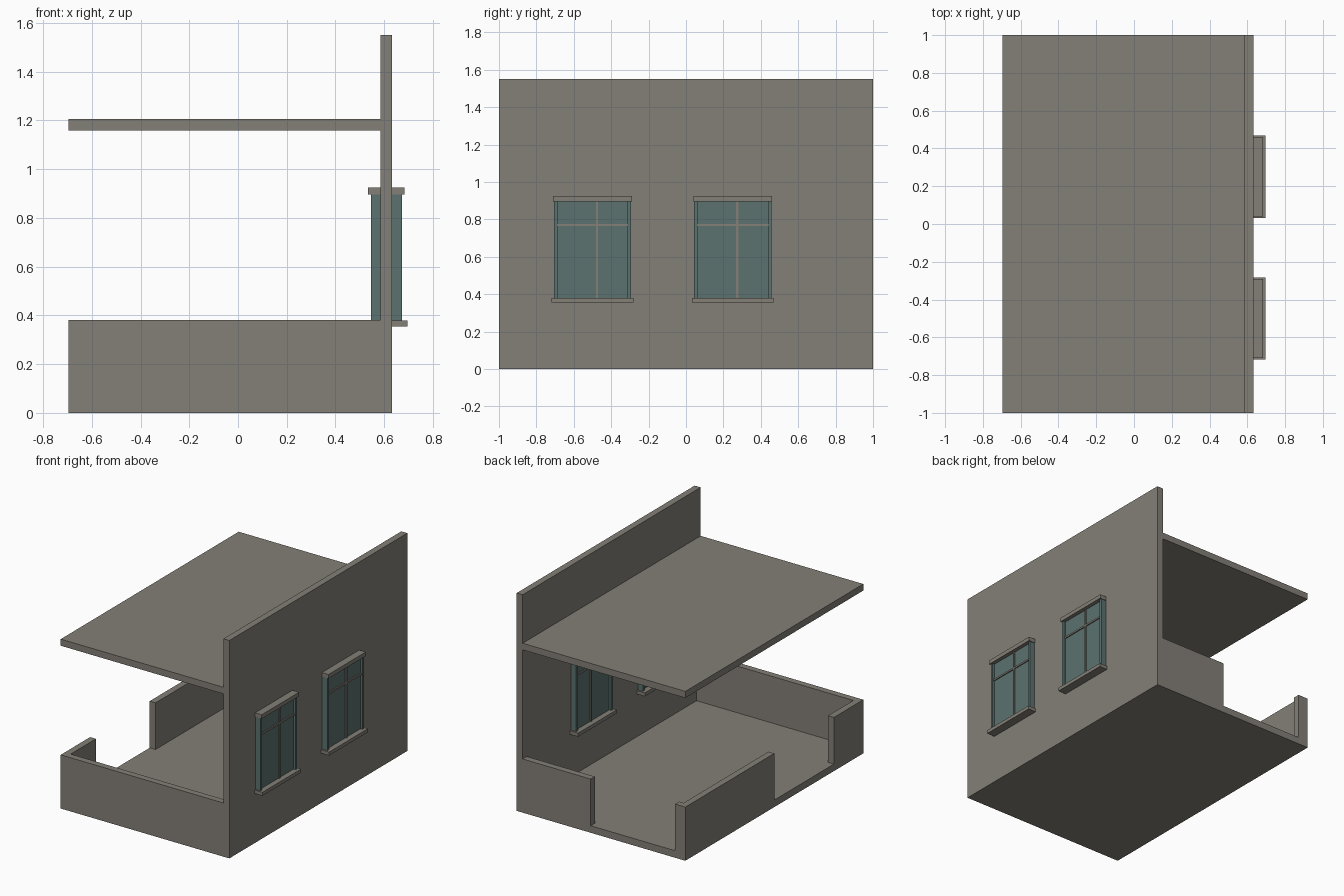
import bpy

if "Cube" in bpy.data.objects:
    bpy.data.objects.remove(bpy.data.objects["Cube"])

def material(name, rgb):
    m = bpy.data.materials.new(name)
    m.diffuse_color = (*rgb, 1)
    m.use_nodes = True
    m.node_tree.nodes["Principled BSDF"].inputs["Base Color"].default_value = m.diffuse_color
    return m

GREY = material("warm grey plaster", (0.23, 0.212, 0.184))
TEAL = material("muted teal glass", (0.105, 0.168, 0.157))

def box(name, x, y, z, mat=GREY):
    """Axis-aligned box from (min, max) pairs."""
    bpy.ops.mesh.primitive_cube_add(size=1)
    o = bpy.context.object
    o.name = o.data.name = name
    lo, hi = zip(x, y, z)
    for v in o.data.vertices:
        v.co = [lo[i] if v.co[i] < 0 else hi[i] for i in range(3)]
    o.data.materials.append(mat)
    return o

X0, XI, X1 = -0.695, 0.585, 0.632   # left edge, tall wall inside and outside
T = 0.046                           # low wall thickness
LOW = (0.05, 0.382)                 # low wall height range

# Main slabs and tall wall
box("floor", (X0, X1), (-1, 1), (0, 0.05))
box("tall_wall", (XI, X1), (-1, 1), (0.05, 1.55))
box("roof_slab", (X0, XI), (-1, 1), (1.158, 1.205))

# Low walls with door gaps
box("front_low_wall", (X0, XI), (-1, -1 + T), LOW)
box("back_low_wall", (0.05, XI), (1 - T, 1), LOW)
box("left_low_wall_long", (X0, X0 + T), (0, 1), LOW)
box("left_low_wall_short", (X0, X0 + T), (-1 + T, -0.67), LOW)
box("corner_return", (X0 + T, X0 + 0.08), (1 - T, 1), LOW)

# Windows: each has the same trim on the outer and inner wall face
def window(cy, side):
    face, s = (X1, 1) if side == "outer" else (XI, -1)

    def part(name, d0, d1, y0, y1, z, mat):
        xs = tuple(sorted((face + s * d0, face + s * d1)))
        box(f"{side}_{name}", xs, (cy + y0, cy + y1), z, mat)

    part("lintel", 0, 0.052, -0.21, 0.21, (0.896, 0.925), GREY)
    part("sill", 0, 0.063, -0.218, 0.218, (0.354, 0.379), GREY)
    for e in (-1, 1):
        a, b = sorted((e * 0.188, e * 0.206))
        part("window_jamb", 0, 0.04, a, b, (0.379, 0.896), TEAL)
    part("glass", 0, 0.024, -0.188, 0.188, (0.379, 0.896), TEAL)
    part("mullion", 0.024, 0.032, 0.018, 0.03, (0.379, 0.896), GREY)
    part("transom", 0.024, 0.032, -0.188, 0.188, (0.764, 0.776), GREY)

for cy in (-0.5, 0.25):
    for side in ("outer", "inner"):
        window(cy, side)
